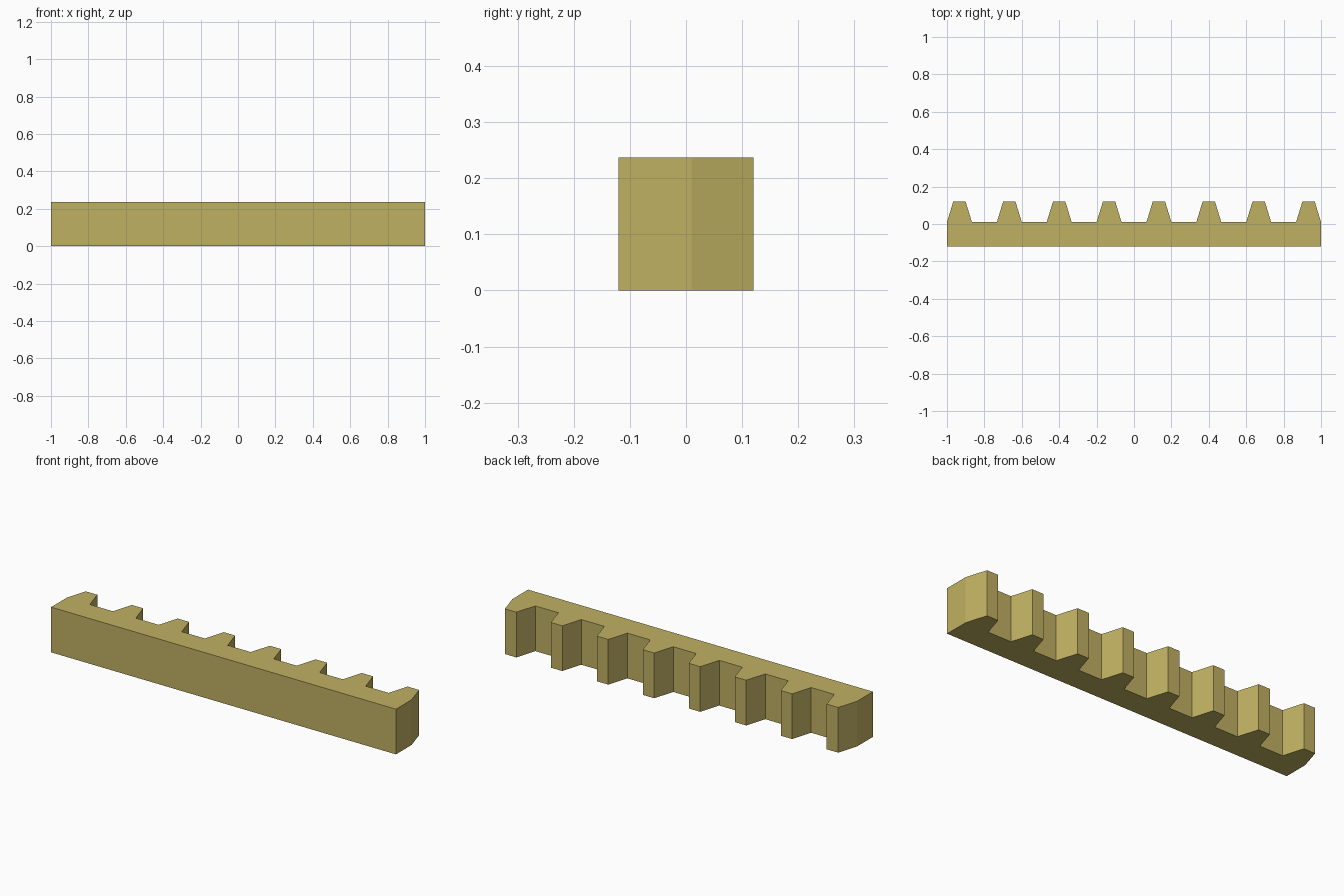
import bpy, bmesh

if "Cube" in bpy.data.objects:
    bpy.data.objects.remove(bpy.data.objects["Cube"])

TEETH = 8
HEIGHT = 0.237
BACK, ROOT, TIP = -0.12, 0.01, 0.12      # y levels of the rack profile
HALF_ROOT, HALF_TIP = 0.0667, 0.033      # half widths of a tooth
FIRST = -1 + HALF_ROOT
PITCH = -2 * FIRST / (TEETH - 1)

# Brass material
brass = bpy.data.materials.new("brass")
brass.diffuse_color = (0.53, 0.44, 0.125, 1)
brass.use_nodes = True
brass.node_tree.nodes["Principled BSDF"].inputs["Base Color"].default_value = brass.diffuse_color

# Rack outline: straight back, then trapezoid teeth from right to left
outline = [(-1, BACK), (1, BACK)]
for i in reversed(range(TEETH)):
    c = FIRST + i * PITCH
    outline += [(c + HALF_ROOT, ROOT), (c + HALF_TIP, TIP),
                (c - HALF_TIP, TIP), (c - HALF_ROOT, ROOT)]

# Extrude the outline upwards
bm = bmesh.new()
base = bm.faces.new([bm.verts.new((x, y, 0)) for x, y in outline])
top = bmesh.ops.extrude_face_region(bm, geom=[base], use_keep_orig=True)
bmesh.ops.translate(bm, vec=(0, 0, HEIGHT),
                    verts=[v for v in top["geom"] if isinstance(v, bmesh.types.BMVert)])
bmesh.ops.recalc_face_normals(bm, faces=bm.faces)

mesh = bpy.data.meshes.new("gear_rack")
bm.to_mesh(mesh)
bm.free()
mesh.materials.append(brass)
bpy.context.collection.objects.link(bpy.data.objects.new("gear_rack", mesh))
